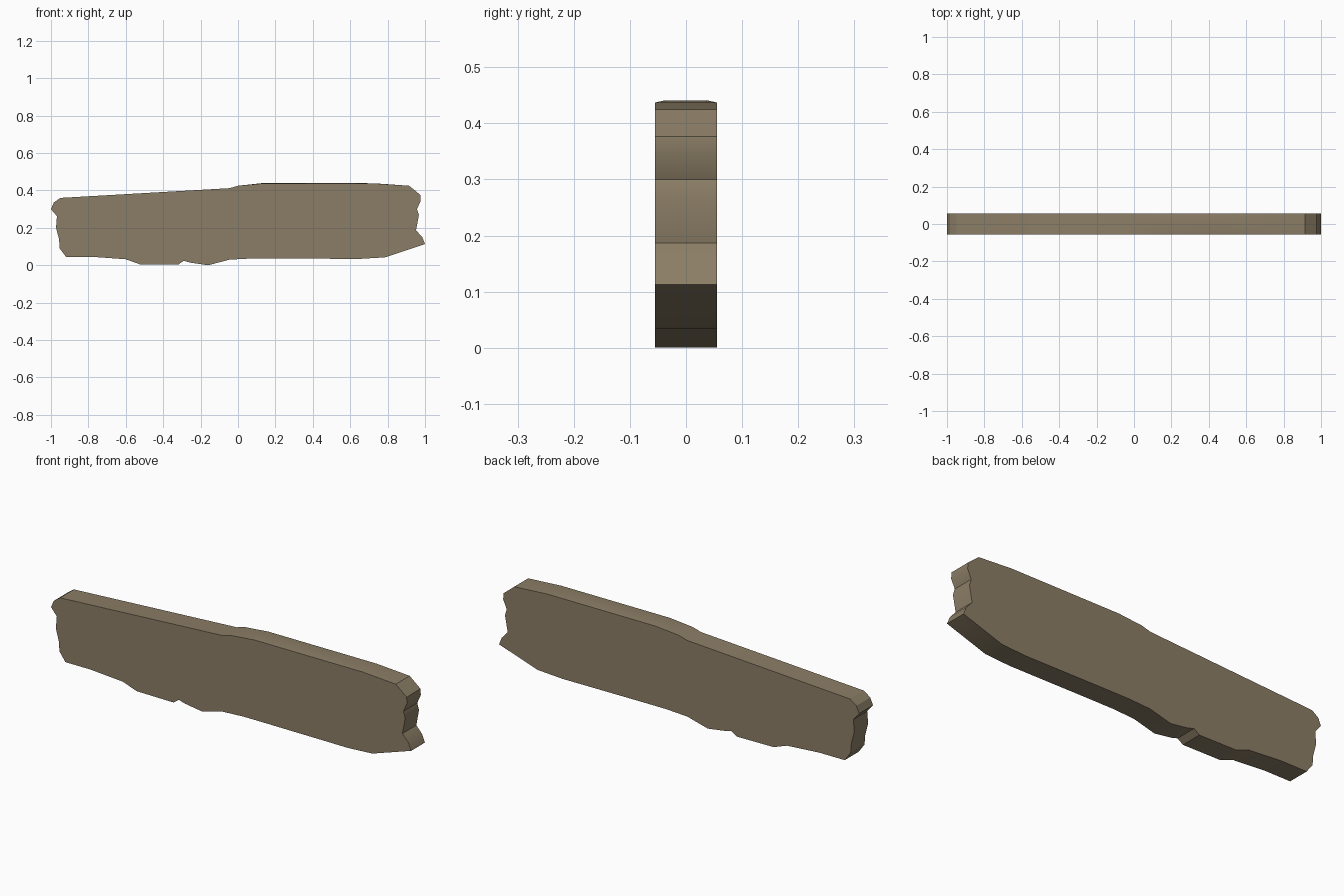
import bpy, bmesh

# Weathered plank outline (x, z), counter-clockwise seen from the front
outline = [
    (-0.92, 0.045), (-0.78, 0.045), (-0.60, 0.032), (-0.525, 0.005), (-0.32, 0.003),
    (-0.29, 0.024), (-0.255, 0.014), (-0.16, 0.0), (-0.045, 0.03), (0.07, 0.036),
    (0.20, 0.036), (0.65, 0.034), (0.785, 0.042), (1.0, 0.113), (0.985, 0.15),
    (0.952, 0.187), (0.967, 0.268), (0.957, 0.30), (0.977, 0.345), (0.975, 0.376),
    (0.915, 0.425), (0.73, 0.438), (0.42, 0.441), (0.13, 0.439), (0.0, 0.425),
    (-0.045, 0.412), (-0.95, 0.36), (-0.985, 0.335), (-1.0, 0.30), (-0.968, 0.262),
    (-0.973, 0.20), (-0.957, 0.14), (-0.953, 0.09)]

wood = bpy.data.materials.new("weathered wood")
wood.diffuse_color = (0.26, 0.208, 0.132, 1)

# Slices through the thickness; the outer ones sit slightly lower for a faint crown
bm = bmesh.new()
rings = []
for y, top in ((-0.055, 0.437), (-0.037, 0.441), (0.037, 0.441), (0.055, 0.437)):
    rings.append([bm.verts.new((x, y, min(z, top))) for x, z in outline])

# Front and back faces, then the edge strips
bm.faces.new(rings[0])
bm.faces.new(rings[-1][::-1])
n = len(outline)
for a, b in zip(rings, rings[1:]):
    for i in range(n):
        j = (i + 1) % n
        bm.faces.new((a[i], b[i], b[j], a[j]))
bmesh.ops.recalc_face_normals(bm, faces=bm.faces[:])

mesh = bpy.data.meshes.new("wooden_plank")
bm.to_mesh(mesh)
bm.free()
mesh.materials.append(wood)
plank = bpy.data.objects.new("wooden_plank", mesh)
bpy.context.collection.objects.link(plank)

# Soft curves along the edge, sharp corners kept
bpy.context.view_layer.objects.active = plank
plank.select_set(True)
bpy.ops.object.shade_smooth_by_angle(angle=0.5)
